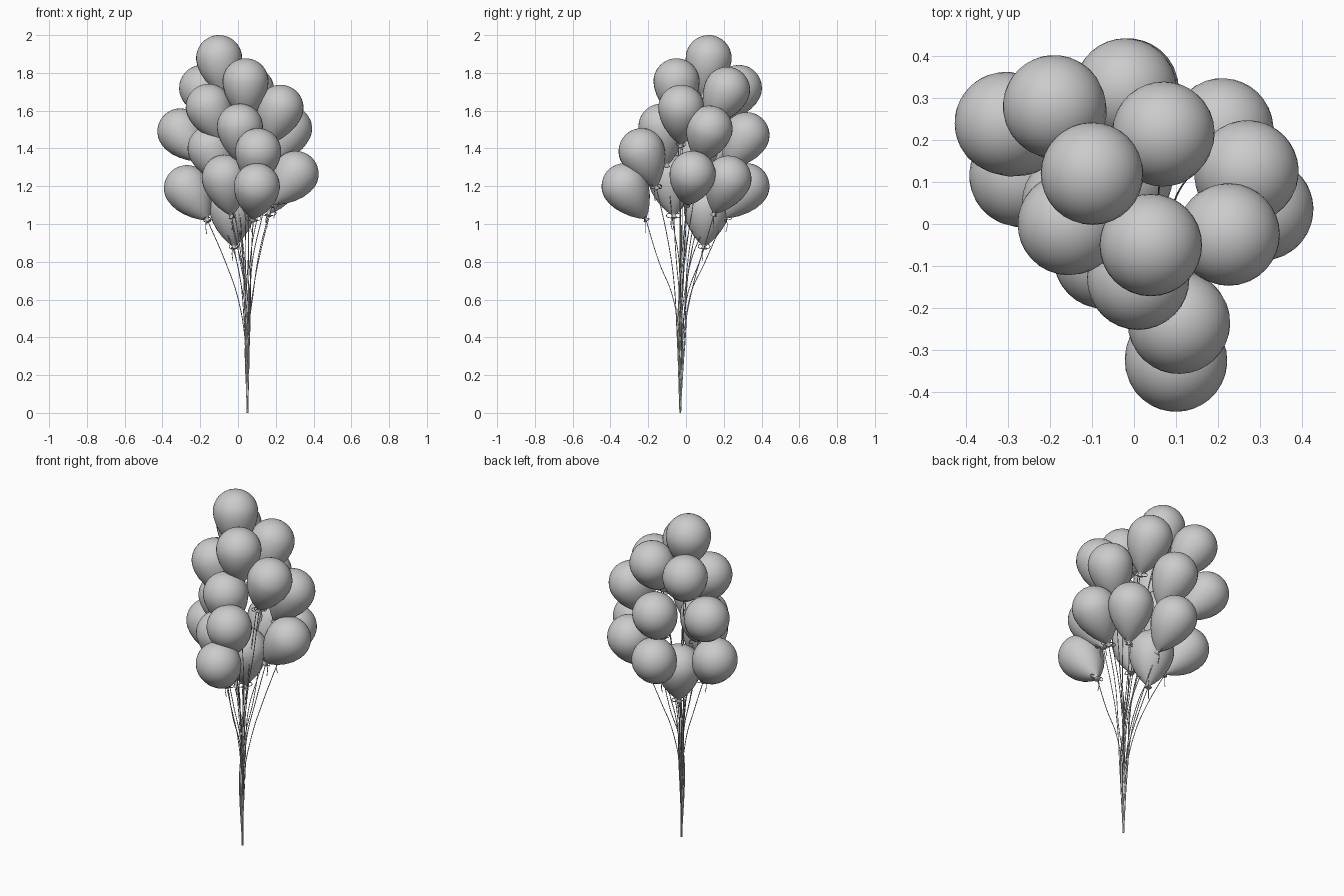
import bpy
import bmesh
import math
import random
from mathutils import Vector

random.seed(4)
cube = bpy.data.objects.get("Cube")
if cube:
    bpy.data.objects.remove(cube)


def make_material(name, colour):
    mat = bpy.data.materials.new(name)
    mat.use_nodes = True
    mat.diffuse_color = colour
    mat.node_tree.nodes["Principled BSDF"].inputs["Base Color"].default_value = colour
    return mat


grey = make_material("light grey", (0.6, 0.6, 0.6, 1))

RADIUS = 0.122
KNOT_DROP = 0.205
GATHER = Vector((0.05, -0.03, 0))

# Balloon heads: x, y, z of the widest part and how far it leans outward
BALLOONS = [
    (-0.10, 0.12, 1.878, 1), (0.04, -0.05, 1.755, 1), (0.07, 0.217, 1.71, 2),
    (-0.19, 0.28, 1.72, 1.6), (-0.155, 0.0, 1.62, 2), (0.225, -0.025, 1.615, 2),
    (0.27, 0.125, 1.505, 2), (0.01, -0.13, 1.515, 1.5), (-0.305, 0.24, 1.49, 2),
    (-0.02, 0.32, 1.47, 1.6), (-0.015, 0.32, 1.20, 2), (-0.145, 0.05, 1.40, 2),
    (-0.07, -0.08, 1.245, 1.5), (-0.03, 0.11, 1.085, 0.5), (-0.27, 0.115, 1.19, 2),
    (0.305, 0.035, 1.265, 3), (0.107, -0.235, 1.385, 2), (0.10, -0.325, 1.20, 2.2),
    (0.21, 0.225, 1.24, 1.6),
]


def balloon_mesh():
    """Teardrop with a pinched neck and flared lip, turned about z."""
    profile = []
    for i in range(11):
        a = math.pi / 2 * i / 10
        profile.append((RADIUS * math.sin(a), RADIUS * math.cos(a)))
    profile += [(0.119, -0.03), (0.108, -0.07), (0.088, -0.11), (0.061, -0.15),
                (0.034, -0.18), (0.017, -0.195), (0.008, -KNOT_DROP),
                (0.019, -0.215), (0.015, -0.219), (0, -0.214)]
    bm = bmesh.new()
    verts = [bm.verts.new((r, 0, z)) for r, z in profile]
    edges = [bm.edges.new(pair) for pair in zip(verts, verts[1:])]
    bmesh.ops.spin(bm, geom=verts + edges, cent=(0, 0, 0), axis=(0, 0, 1),
                   angle=math.tau, steps=32, use_duplicate=False)
    bmesh.ops.remove_doubles(bm, verts=bm.verts, dist=0.0002)
    bmesh.ops.recalc_face_normals(bm, faces=bm.faces)
    for face in bm.faces:
        face.smooth = True
    mesh = bpy.data.meshes.new("balloon")
    bm.to_mesh(mesh)
    bm.free()
    mesh.materials.append(grey)
    return mesh


def add_string(name, paths, thickness):
    curve = bpy.data.curves.new(name, "CURVE")
    curve.dimensions = "3D"
    curve.bevel_depth = thickness
    curve.bevel_resolution = 1
    curve.resolution_u = 8
    curve.use_fill_caps = True
    for points, closed in paths:
        spline = curve.splines.new("BEZIER")
        spline.bezier_points.add(len(points) - 1)
        spline.use_cyclic_u = closed
        for bp, p in zip(spline.bezier_points, points):
            bp.co = p
            bp.handle_left_type = bp.handle_right_type = "AUTO"
    curve.materials.append(grey)
    obj = bpy.data.objects.new(name, curve)
    bpy.context.collection.objects.link(obj)


def bow_loops(knot):
    """Two small loops and a loose end tied round the neck."""
    turn = random.uniform(0, math.tau)
    side = Vector((math.cos(turn), math.sin(turn), 0))
    up = Vector((0, 0, 1))
    paths = []
    for s in (-1, 1):
        paths.append(([knot, knot + side * s * 0.025 + up * 0.012,
                       knot + side * s * 0.04,
                       knot + side * s * 0.022 - up * 0.01], True))
    paths.append(([knot, knot + side * 0.015 - up * 0.03,
                   knot + side * 0.008 - up * 0.075], False))
    return paths


# Balloons with a bow and a string each, strings gathered at the bottom
shape = balloon_mesh()
for n, (x, y, z, lean) in enumerate(BALLOONS, 1):
    head = Vector((x, y, z))
    outward = Vector((x, y, 0)) - GATHER
    axis = (outward * lean + Vector((0, 0, 1))).normalized()
    balloon = bpy.data.objects.new(f"balloon_{n}", shape)
    balloon.location = head
    balloon.rotation_euler = Vector((0, 0, 1)).rotation_difference(axis).to_euler()
    bpy.context.collection.objects.link(balloon)

    knot = head - axis * KNOT_DROP
    spread = Vector((knot.x, knot.y, 0)) - GATHER
    path = []
    for height, share in ((0, 0), (0.35, 0.06), (0.6, 0.22), (0.78, 0.58), (1, 1)):
        wobble = Vector((random.uniform(-1, 1), random.uniform(-1, 1), 0))
        wobble *= 0.008 * math.sin(math.pi * height) + 0.003
        point = GATHER + spread * share + Vector((0, 0, knot.z * height))
        path.append(point if height == 1 else point + wobble)
    add_string(f"string_{n}", [(path, False)], 0.0022)
    add_string(f"bow_{n}", bow_loops(knot), 0.002)
